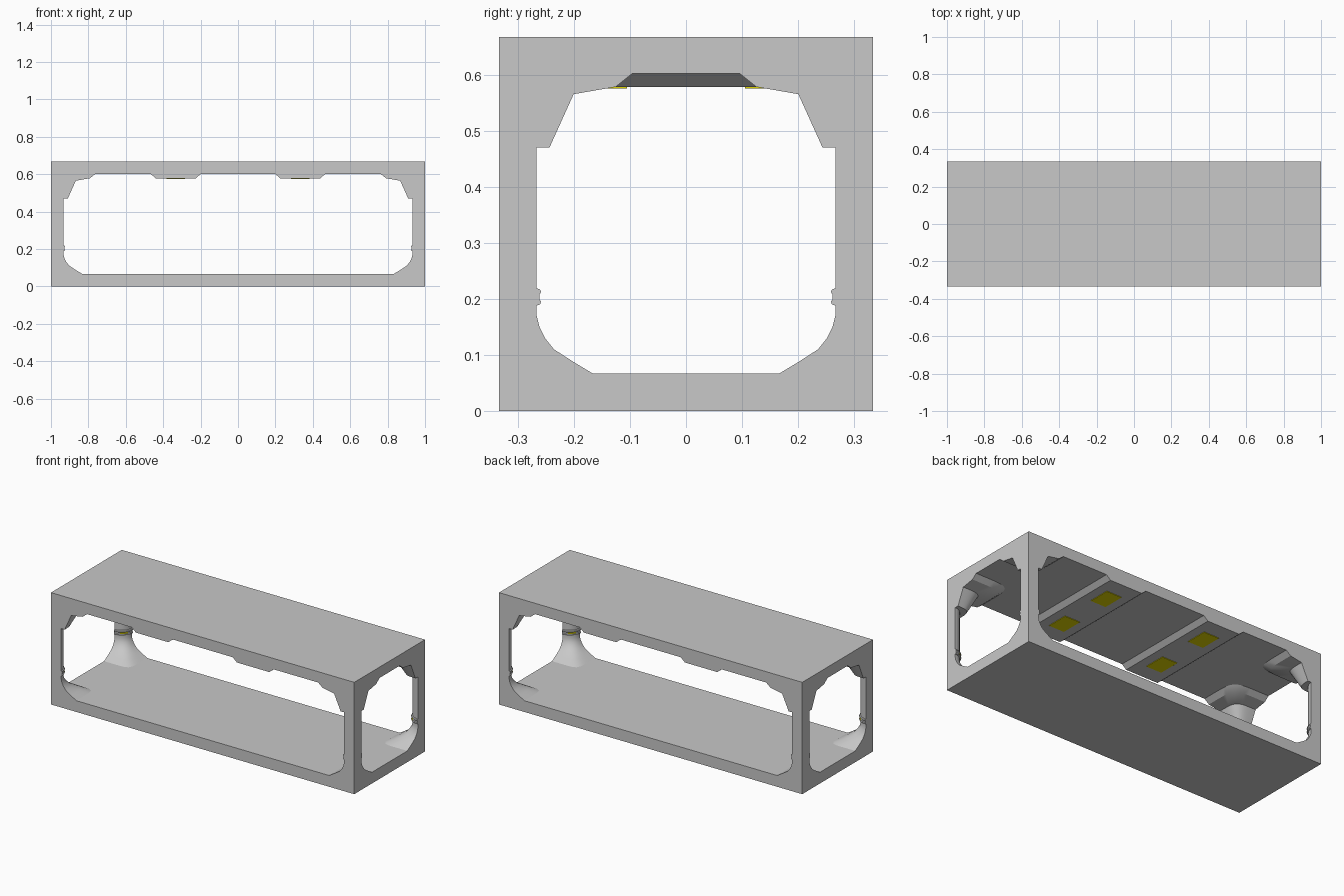
import bpy, bmesh, math

if "Cube" in bpy.data.objects:
    bpy.data.objects.remove(bpy.data.objects["Cube"])

L, W, H = 1.0, 1 / 3, 2 / 3      # half length, half width, height


def material(name, rgb):
    m = bpy.data.materials.new(name)
    m.diffuse_color = (*rgb, 1)
    m.use_nodes = True
    m.node_tree.nodes["Principled BSDF"].inputs["Base Color"].default_value = m.diffuse_color
    return m


GREY = material("light_grey", (0.58, 0.58, 0.58))
YELLOW = material("yellow_light", (0.75, 0.68, 0.0))


def finish(name, bm, mats, smooth=False):
    bmesh.ops.recalc_face_normals(bm, faces=bm.faces)
    me = bpy.data.meshes.new(name)
    bm.to_mesh(me)
    bm.free()
    ob = bpy.data.objects.new(name, me)
    bpy.context.collection.objects.link(ob)
    for m in mats:
        me.materials.append(m)
    if smooth:
        bpy.ops.object.select_all(action='DESELECT')
        ob.select_set(True)
        bpy.context.view_layer.objects.active = ob
        bpy.ops.object.shade_smooth_by_angle(angle=math.radians(28))
    return ob


def extrude_y(name, profile, mat):
    """Closed x-z profile pulled across the full width."""
    bm = bmesh.new()
    face = bm.faces.new([bm.verts.new((x, -W, z)) for x, z in profile])
    new = bmesh.ops.extrude_face_region(bm, geom=[face])["geom"]
    bmesh.ops.translate(bm, vec=(0, 2 * W, 0),
                        verts=[v for v in new if isinstance(v, bmesh.types.BMVert)])
    return finish(name, bm, [mat])


def box(name, center, size, mat):
    bm = bmesh.new()
    bmesh.ops.create_cube(bm, size=1)
    for v in bm.verts:
        v.co = [c + p * s for c, p, s in zip(center, v.co, size)]
    return finish(name, bm, [mat])


# Floor slab
box("floor", (0, 0, 0.0335), (2 * L, 2 * W, 0.067), GREY)

# Ceiling slab with two lowered cross ribs
HIGH, LOW = 0.602, 0.578
under = [(-L, HIGH)]
for c in (-0.333, 0.333):
    under += [(c - 0.135, HIGH), (c - 0.107, LOW), (c + 0.107, LOW), (c + 0.135, HIGH)]
under.append((L, HIGH))
extrude_y("ceiling", under + [(L, H), (-L, H)], GREY)

# Ceiling light panels on the ribs
for x in (-0.333, 0.333):
    for y in (-0.17, 0.17):
        box("ceiling_light", (x, y, LOW - 0.001), (0.1, 0.13, 0.004), YELLOW)

# Corner columns: (reach from corner, height, squareness exponent)
LEVELS = [(0.167, 0.067, 9), (0.132, 0.088, 5), (0.098, 0.11, 3.2), (0.082, 0.13, 2.5),
          (0.072, 0.15, 2.1), (0.067, 0.17, 2), (0.067, 0.188, 2),
          (0.073, 0.190, 2), (0.075, 0.195, 2), (0.072, 0.199, 2),      # lower bead
          (0.072, 0.208, 2), (0.075, 0.212, 2), (0.073, 0.217, 2),      # upper bead
          (0.067, 0.219, 2), (0.067, 0.47, 2),                          # shaft
          (0.09, 0.47, 3.5), (0.133, 0.565, 5),                         # capital
          (0.208, LOW, 7), (0.238, HIGH, 7)]
GROOVE = 9        # level index of the groove holding the small lamp
SEG = 16


def column(name, sx, sy):
    bm = bmesh.new()
    rings = []
    for d, z, n in LEVELS:
        ring = [bm.verts.new((sx * L, sy * W, z))]
        for i in range(SEG + 1):
            a = math.pi / 2 * i / SEG
            c, s = max(math.cos(a), 0), math.sin(a)
            r = d / (c ** n + s ** n) ** (1 / n)
            ring.append(bm.verts.new((sx * (L - r * c), sy * (W - r * s), z)))
        rings.append(ring)
    for k in range(len(rings) - 1):
        a, b = rings[k], rings[k + 1]
        m = len(a)
        for i in range(m):
            j = (i + 1) % m
            f = bm.faces.new((a[i], a[j], b[j], b[i]))
            # small lamp on the inward diagonal of the groove
            if k == GROOVE and abs(i - (SEG + 1) / 2) < 3:
                f.material_index = 1
    finish(name, bm, [GREY, YELLOW], smooth=True)


for sx, side in ((-1, "left"), (1, "right")):
    for sy, end in ((-1, "front"), (1, "back")):
        column(f"{end}_{side}_column", sx, sy)
